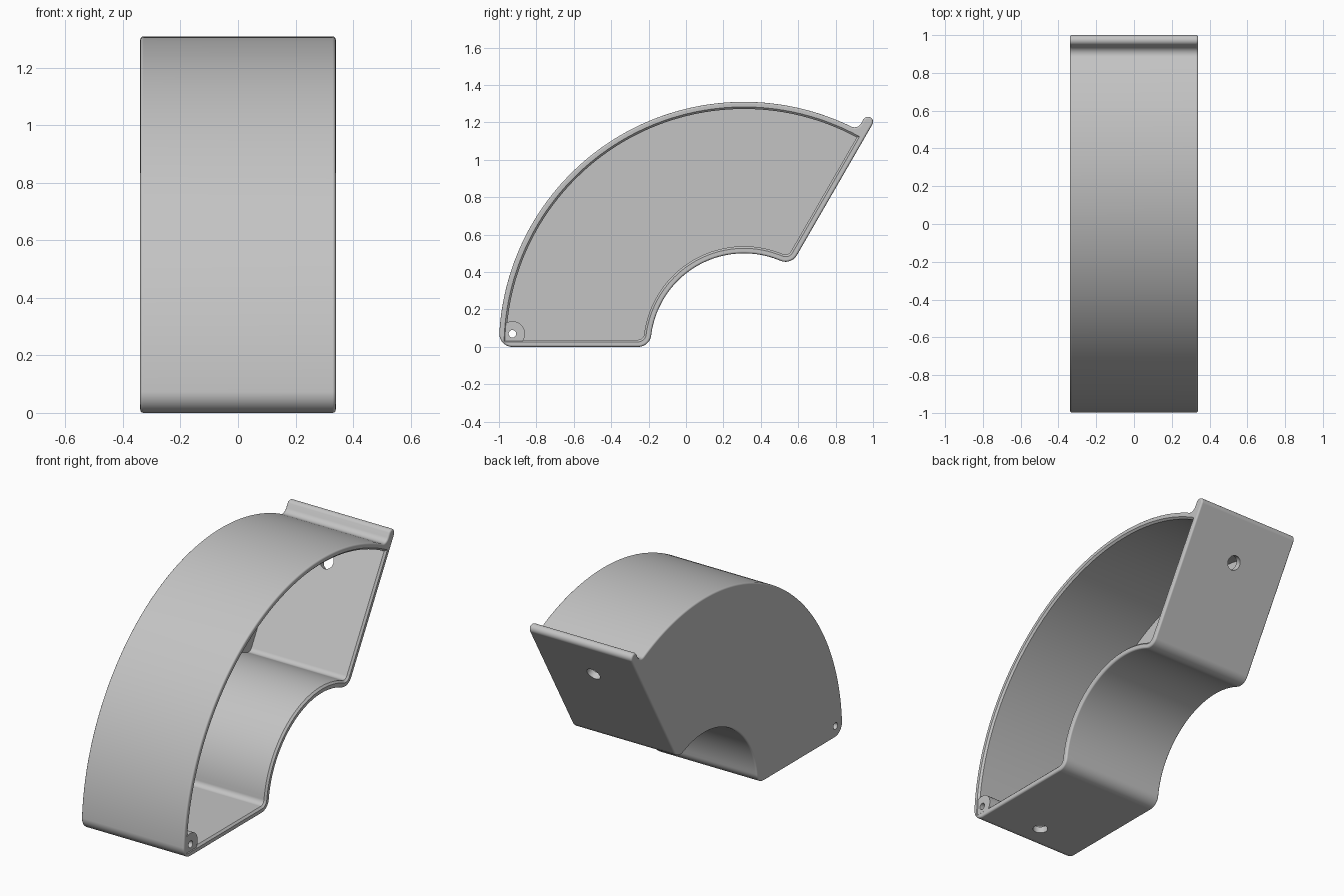
import bpy, bmesh
from math import asin, cos, sin, radians, degrees, sqrt
from mathutils import Matrix, Vector

if "Cube" in bpy.data.objects:
    bpy.data.objects.remove(bpy.data.objects["Cube"], do_unlink=True)

HALF = 0.34             # half width along x
PIVOT = 0.31            # y of the arc centre
R_OUT, R_IN = 1.31, 0.50
WALL, FILLET, EDGE = 0.038, 0.07, 0.011
LIP, LIP_END, LIP_FILLET = 0.055, 1.373, 0.04

grey = bpy.data.materials.new("plain grey")
grey.use_nodes = True
colour = (0.55, 0.55, 0.55, 1)
grey.diffuse_color = colour
grey.node_tree.nodes["Principled BSDF"].inputs["Base Color"].default_value = colour


def polar(radius, angle):
    return Vector((cos(radians(angle)), sin(radians(angle)))) * radius


def arc(centre, radius, start, end, steps):
    return [centre + polar(radius, start + (end - start) * i / steps) for i in range(steps + 1)]


def offset(loop, d):
    """Move a counter-clockwise loop outward by d with mitred corners."""
    result = []
    for i, p in enumerate(loop):
        a = (p - loop[i - 1]).normalized()
        b = (loop[(i + 1) % len(loop)] - p).normalized()
        n1, n2 = Vector((a.y, -a.x)), Vector((b.y, -b.x))
        result.append(p + (n1 + n2) * d / (1 + n1.dot(n2)))
    return result


def make_object(name, bm):
    bmesh.ops.recalc_face_normals(bm, faces=bm.faces)
    mesh = bpy.data.meshes.new(name)
    bm.to_mesh(mesh)
    bm.free()
    mesh.materials.append(grey)
    obj = bpy.data.objects.new(name, mesh)
    bpy.context.scene.collection.objects.link(obj)
    return obj


def prism(name, loop, levels):
    """Stack offset copies of a loop at (x, offset) levels and close the ends."""
    bm = bmesh.new()
    rings = [[bm.verts.new((x, p.x + PIVOT, p.y)) for p in offset(loop, d)] for x, d in levels]
    for low, high in zip(rings, rings[1:]):
        for i in range(len(low)):
            bm.faces.new((low[i - 1], low[i], high[i], high[i - 1]))
    bm.faces.new(rings[0])
    bm.faces.new(rings[-1])
    return make_object(name, bm)


def cylinder(name, point, axis, radius, depth, x=0):
    bm = bmesh.new()
    place = Matrix.Translation((x, point.x + PIVOT, point.y))
    turn = Vector(axis).to_track_quat('Z', 'Y').to_matrix().to_4x4()
    bmesh.ops.create_cone(bm, cap_ends=True, segments=40, radius1=radius, radius2=radius,
                          depth=depth, matrix=place @ turn)
    return make_object(name, bm)


def subtract(target, cutter):
    cutter.hide_render = True
    mod = target.modifiers.new("cut", 'BOOLEAN')
    mod.operation, mod.solver, mod.object = 'DIFFERENCE', 'EXACT', cutter
    graph = bpy.context.evaluated_depsgraph_get()
    mesh = bpy.data.meshes.new_from_object(target.evaluated_get(graph))
    target.modifiers.clear()
    target.data = mesh
    bpy.data.objects.remove(cutter, do_unlink=True)


# Shared corner centres of the sector, which spans 60 to 180 degrees
corner_a = degrees(asin(FILLET / (R_OUT - FILLET)))
inner_a = degrees(asin(FILLET / (R_IN + FILLET)))
pin = polar(R_OUT - FILLET, 180 - corner_a)
inner_front = polar(R_IN + FILLET, 180 - inner_a)
inner_back = polar(R_IN + FILLET, 60 + inner_a)
origin = Vector((0, 0))


def inner_side(inset):
    """Inner curve with its two rounded corners."""
    return (arc(inner_front, FILLET - inset, 270, 360 - inner_a, 10)
            + arc(origin, R_IN + inset, 180 - inner_a, 60 + inner_a, 48)[1:-1]
            + arc(inner_back, FILLET - inset, 240 + inner_a, 330, 10))


# Outer outline with the lip at the end wall
lip_off = LIP + LIP_FILLET
lip_a = 60 + degrees(asin(lip_off / (R_OUT + LIP_FILLET)))
lip_tip = polar(LIP_END, 60) + polar(LIP / 2, 150)
outline = (arc(origin, R_OUT, lip_a, 180 - corner_a, 80)[:-1]
           + arc(pin, FILLET, 180 - corner_a, 270, 12)
           + inner_side(0)
           + arc(lip_tip, LIP / 2, 330, 510, 12)
           + arc(polar(R_OUT + LIP_FILLET, lip_a), LIP_FILLET, 330, 180 + lip_a, 8)[:-1])

# Rounded edge levels along x
curve = [(EDGE * (1 - cos(radians(a))), EDGE * (1 - sin(radians(a)))) for a in (0, 30, 60, 90)]
levels = ([(-HALF + x, -d) for x, d in curve] + [(HALF - x, -d) for x, d in reversed(curve)])
housing = prism("curved_housing", outline, levels)

# Open pocket with a rounded rim, leaving the pin post standing in the corner
r_pocket = R_OUT - WALL
wall_a = degrees(asin(WALL / r_pocket))
pocket = arc(origin, r_pocket, 60 + wall_a, 180 - wall_a, 80) + inner_side(WALL)
rim = [(HALF - x, d) for x, d in reversed(curve)]
rim = [(x, EDGE - abs(d)) for x, d in rim]
rim = [(HALF - EDGE * cos(radians(a)), EDGE * (1 - sin(radians(90 - a)))) for a in (0, 30, 60, 90)]
cavity = prism("pocket_cutter", pocket, [(-HALF + WALL, 0)] + rim + [(HALF + 0.05, EDGE)])
subtract(cavity, cylinder("post_cutter", pin, (1, 0, 0), FILLET - 0.003, 2 * HALF, x=-0.004))
subtract(housing, cavity)

# Pin hole and the two wall holes
subtract(housing, cylinder("pin_hole", pin, (1, 0, 0), 0.02, 1))
for angle in (60, 180):
    d = polar(1, angle + 90)
    subtract(housing, cylinder("wall_hole", polar(1.13, angle), (0, d.x, d.y), 0.042, 0.2))

# Smooth curves with crisp corners
bpy.ops.object.select_all(action='DESELECT')
housing.select_set(True)
bpy.context.view_layer.objects.active = housing
bpy.ops.object.shade_smooth_by_angle(angle=radians(35))
weighted = housing.modifiers.new("flat face normals", 'WEIGHTED_NORMAL')
weighted.keep_sharp = True
